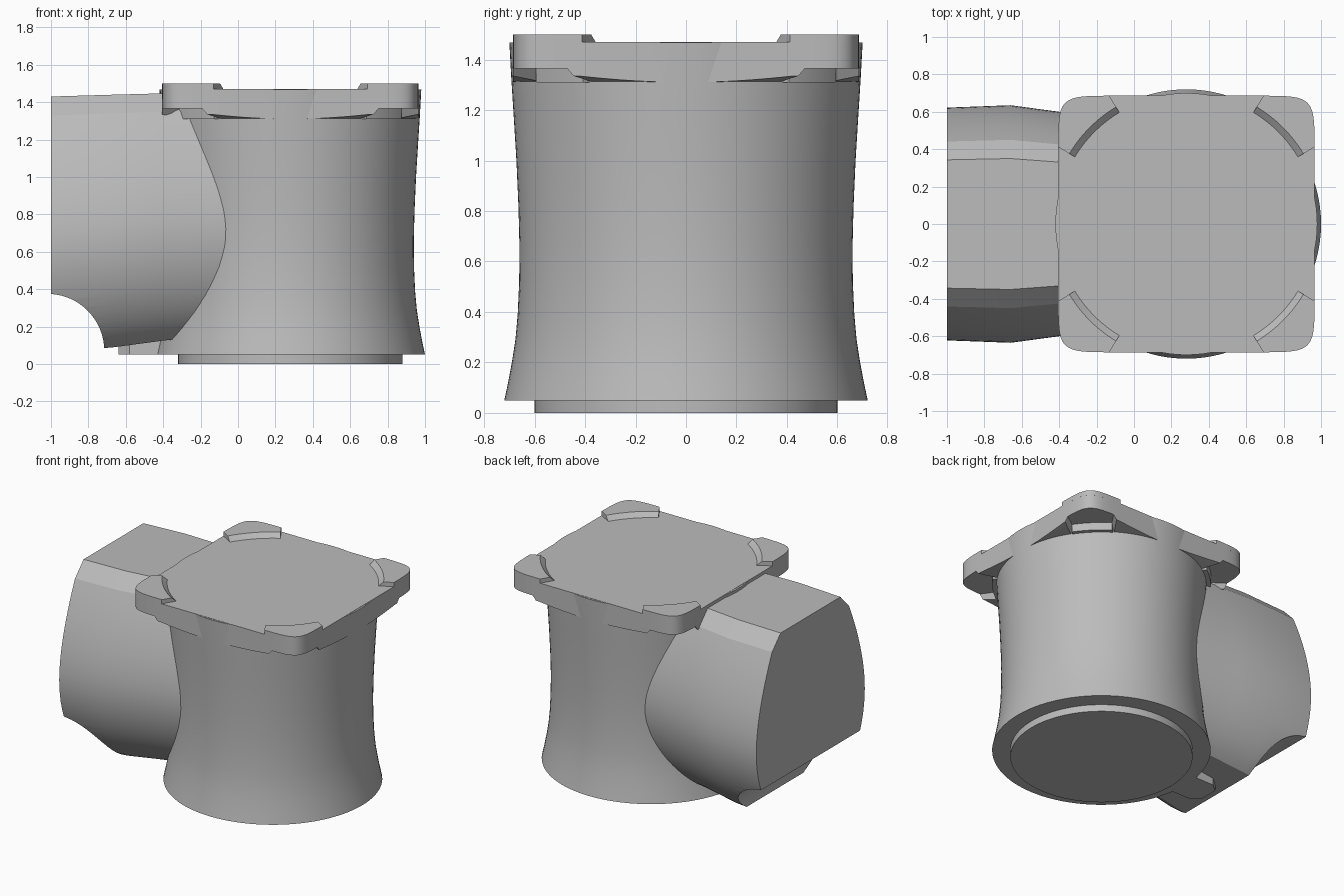
import bpy, bmesh, math
from mathutils import Vector
from mathutils.geometry import interpolate_bezier

if "Cube" in bpy.data.objects:
    bpy.data.objects.remove(bpy.data.objects["Cube"], do_unlink=True)

grey = bpy.data.materials.new("plain_grey")
grey.use_nodes = True
grey.diffuse_color = (0.5, 0.5, 0.5, 1)
grey.node_tree.nodes["Principled BSDF"].inputs["Base Color"].default_value = (0.5, 0.5, 0.5, 1)

AXIS_X = 0.28  # vertical axis of the round body


def loft(name, rings, smooth_angle=25):
    """Solid skinned through a list of closed rings, capped at both ends."""
    bm = bmesh.new()
    loops = [[bm.verts.new(p) for p in ring] for ring in rings]
    count = len(loops[0])
    for low, high in zip(loops, loops[1:]):
        for i in range(count):
            j = (i + 1) % count
            bm.faces.new((low[i], low[j], high[j], high[i]))
    bm.faces.new(loops[0][::-1])
    bm.faces.new(loops[-1])
    bmesh.ops.recalc_face_normals(bm, faces=bm.faces)
    mesh = bpy.data.meshes.new(name)
    bm.to_mesh(mesh)
    bm.free()
    obj = bpy.data.objects.new(name, mesh)
    bpy.context.collection.objects.link(obj)
    mesh.materials.append(grey)
    shade(obj, smooth_angle)
    return obj


def shade(obj, angle):
    bpy.ops.object.select_all(action="DESELECT")
    obj.select_set(True)
    bpy.context.view_layer.objects.active = obj
    bpy.ops.object.shade_smooth_by_angle(angle=math.radians(angle))


def polar(r, deg, z):
    a = math.radians(deg)
    return (AXIS_X + r * math.cos(a), r * math.sin(a), z)


def lathe(name, profile, steps=96):
    return loft(name, [[polar(r, 360 * i / steps, z) for i in range(steps)] for r, z in profile])


def plate_radius(deg):
    """Rounded, slightly bowed square outline."""
    c, s = abs(math.cos(math.radians(deg))), abs(math.sin(math.radians(deg)))
    return 0.686 / (c ** 12 + s ** 12) ** (1 / 12)


# Round waisted body and its foot
lathe("foot_disc", [(0.60, 0), (0.60, 0.06)])
lathe("body", [(0.72, 0.05), (0.705, 0.12), (0.69, 0.20), (0.676, 0.29), (0.667, 0.39),
               (0.661, 0.52), (0.66, 0.66), (0.664, 0.82), (0.672, 1.0), (0.683, 1.18),
               (0.692, 1.32), (0.70, 1.468)])

# Square top plate with a pocket under each corner
angles = [1.5 * i for i in range(240)]


def in_pocket(deg):
    return 33 < deg % 90 < 57


def under_z(deg):
    if in_pocket(deg):
        return 1.365
    return 1.31 + 0.025 * min(1, max(0, (plate_radius(deg) - 0.686) / 0.12))


step_radius = {d: 0.72 if in_pocket(d) else 0.67 for d in angles}
loft("top_plate", [
    [polar(0.64, d, 1.31) for d in angles],
    [polar(step_radius[d], d, 1.31) for d in angles],
    [polar(step_radius[d] + 0.002, d, 1.365 if in_pocket(d) else 1.31) for d in angles],
    [polar(plate_radius(d), d, under_z(d)) for d in angles],
    [polar(plate_radius(d), d, 1.47) for d in angles],
])

# Raised corner pads with a sloping curved inner edge
for k, corner in enumerate(("back_left", "back_right", "front_right", "front_left")):
    rings = []
    for i in range(29):
        d = 90 * k + 31 + i
        outer = plate_radius(d)
        rings.append([polar(0.69, d, 1.465), polar(0.73, d, 1.5),
                      polar(outer, d, 1.5), polar(outer, d, 1.465)])
    loft(corner + "_corner_pad", rings)

# Side duct: one half section, mirrored, then skinned along x
upper = interpolate_bezier(Vector((0.45, 1.34)), Vector((0.54, 1.15)),
                           Vector((0.635, 0.9)), Vector((0.635, 0.68)), 14)
lower = interpolate_bezier(Vector((0.635, 0.68)), Vector((0.635, 0.45)),
                           Vector((0.52, 0.2)), Vector((0.326, 0.09)), 14)
half = [(0.35, 1.44)] + [tuple(p) for p in upper] + [tuple(p) for p in lower[1:]]
section = half + [(-y, z) for y, z in reversed(half)]

# Stations: x, width scale, bottom height, top height
stations = [(-1, 0.98, 0.06, 1.43), (-0.66, 1, 0.09, 1.44),
            (-0.4, 0.945, 0.125, 1.447), (0.1, 0.86, 0.18, 1.455)]
duct = loft("side_duct", [
    [(x, y * s, z0 + (z - 0.09) / 1.35 * (z1 - z0)) for y, z in section]
    for x, s, z0, z1 in stations])

# Scooped lower edge of the duct
bpy.ops.mesh.primitive_cylinder_add(vertices=96, radius=0.305, depth=2,
                                    location=(-1.02, 0, 0.07), rotation=(math.pi / 2, 0, 0))
cutter = bpy.context.object
cutter.name = "scoop_cutter"
cutter.hide_render = True
cutter.data.materials.append(grey)
scoop = duct.modifiers.new("scoop", "BOOLEAN")
scoop.operation = "DIFFERENCE"
scoop.solver = "EXACT"
scoop.object = cutter
bpy.context.view_layer.objects.active = duct
bpy.ops.object.modifier_apply(modifier=scoop.name)
bpy.data.objects.remove(cutter, do_unlink=True)
shade(duct, 11)

# Small tab joining the foot of the body to the duct
tab = [(-0.35, -0.12), (-0.58, -0.12), (-0.64, -0.07), (-0.64, 0.07), (-0.58, 0.12), (-0.35, 0.12)]
loft("lower_tab", [[(x, y, z) for x, y in tab] for z in (0.052, 0.16)])
